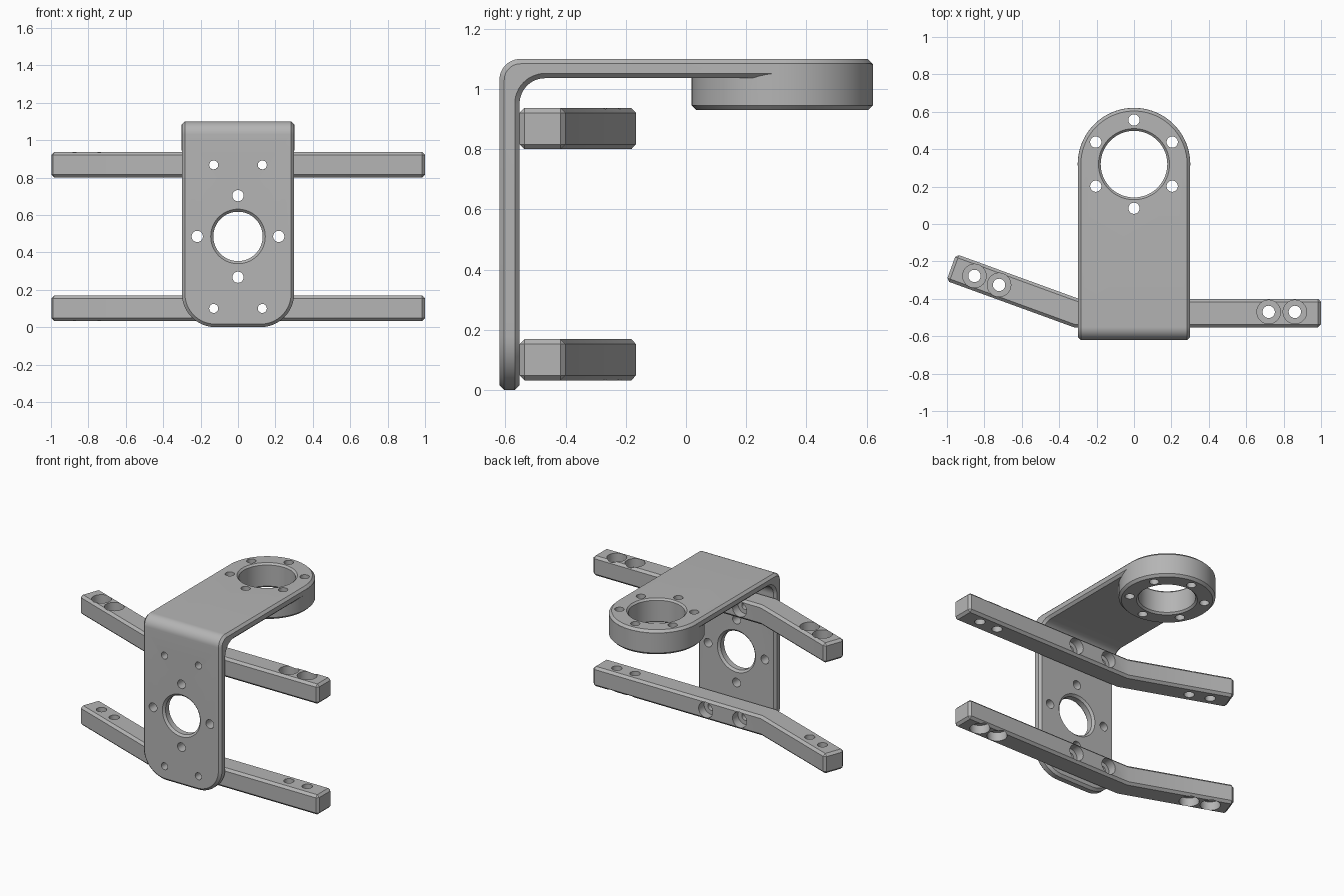
import bpy, bmesh
from math import sin, cos, pi, radians, tan
from mathutils import Vector, Matrix

cube = bpy.data.objects.get("Cube")
if cube:
    bpy.data.objects.remove(cube, do_unlink=True)

metal = bpy.data.materials.new("plain grey metal")
GREY = (0.46, 0.46, 0.46, 1)
metal.diffuse_color = GREY
metal.use_nodes = True
metal.node_tree.nodes["Principled BSDF"].inputs["Base Color"].default_value = GREY

CHAMFER = 0.016
FRONT, BACK = -0.62, -0.553      # upright plate faces
UNDER, TOP = 1.036, 1.10         # shelf plate faces
HALF = 0.30                      # plate half width
EYE = Vector((0, 0.32, 0))       # ring centre


def make_object(name, bm):
    bmesh.ops.recalc_face_normals(bm, faces=bm.faces)
    mesh = bpy.data.meshes.new(name)
    bm.to_mesh(mesh)
    bm.free()
    mesh.materials.append(metal)
    obj = bpy.data.objects.new(name, mesh)
    bpy.context.collection.objects.link(obj)
    return obj


def activate(obj):
    bpy.ops.object.select_all(action='DESELECT')
    obj.select_set(True)
    bpy.context.view_layer.objects.active = obj


def chamfer(obj):
    mod = obj.modifiers.new("chamfer", 'BEVEL')
    mod.width, mod.segments = CHAMFER, 1
    mod.limit_method, mod.angle_limit = 'ANGLE', radians(40)
    activate(obj)
    bpy.ops.object.modifier_apply(modifier=mod.name)


def combine(obj, tool, operation):
    mod = obj.modifiers.new("combine", 'BOOLEAN')
    mod.operation, mod.solver, mod.object = operation, 'EXACT', tool
    activate(obj)
    bpy.ops.object.modifier_apply(modifier=mod.name)
    bpy.data.objects.remove(tool, do_unlink=True)


def smooth(obj):
    activate(obj)
    bpy.ops.object.shade_smooth_by_angle(angle=radians(30))


def lathe(bm, origin, axis, profile, sides):
    """Closed solid of revolution; profile is (radius, distance along axis)."""
    turn = Vector(axis).to_track_quat('Z', 'Y').to_matrix().to_4x4()
    place = Matrix.Translation(origin) @ turn
    rings = [[bm.verts.new(place @ Vector((r * cos(2 * pi * i / sides), r * sin(2 * pi * i / sides), t)))
              for i in range(sides)] for r, t in profile]
    for a, b in zip(rings, rings[1:]):
        for i in range(sides):
            j = (i + 1) % sides
            bm.faces.new((a[i], a[j], b[j], b[i]))
    bm.faces.new(rings[0])
    bm.faces.new(rings[-1])


def bore(bm, origin, axis, r, depth, sides=32, edge=0.0):
    """Through hole, with both rims chamfered when edge is set."""
    e = 0.01
    if edge:
        profile = [(r + edge + e, -e), (r, edge), (r, depth - edge), (r + edge + e, depth + e)]
    else:
        profile = [(r, -e), (r, depth + e)]
    lathe(bm, origin, axis, profile, sides)


def counterbore(bm, origin, axis, r, wide, sink, depth):
    lathe(bm, origin, axis, [(wide, -0.02), (wide, sink), (r, sink), (r, depth + 0.02)], 32)


# Bent plate: stations of (outer y, z), (inner y, z), half width
stations = []
CORNER = 0.18
for i in range(17):
    a = pi / 2 * i / 16
    z = CORNER * (1 - cos(a))
    stations.append(((FRONT, z), (BACK, z), HALF - CORNER + CORNER * sin(a)))
OUT_R, IN_R = 0.07, 0.085
for i in range(13):
    a = pi / 2 * i / 12
    stations.append(((FRONT + OUT_R * (1 - cos(a)), TOP - OUT_R + OUT_R * sin(a)),
                     (BACK + IN_R * (1 - cos(a)), UNDER - IN_R + IN_R * sin(a)), HALF))
STEPS = 24
for i in range(STEPS):
    a = pi / 2 * i / (STEPS - 0.5)
    y = EYE.y + HALF * sin(a)
    stations.append(((y, TOP), (y, UNDER), HALF * cos(a)))

bm = bmesh.new()
sections = [[bm.verts.new((sx * w, *p)) for sx, p in ((-1, o), (1, o), (1, n), (-1, n))]
            for o, n, w in stations]
for a, b in zip(sections, sections[1:]):
    for i in range(4):
        j = (i + 1) % 4
        bm.faces.new((a[i], a[j], b[j], b[i]))
bm.faces.new(sections[0])
bm.faces.new(sections[-1])
bmesh.ops.recalc_face_normals(bm, faces=bm.faces)
bmesh.ops.dissolve_limit(bm, angle_limit=radians(1), verts=bm.verts, edges=bm.edges)
bracket = make_object("bent_bracket", bm)
chamfer(bracket)

# Thick ring under the rounded end
BASE = 0.93
bm = bmesh.new()
R = HALF + 0.001
lathe(bm, EYE, (0, 0, 1), [(R - CHAMFER, BASE), (R, BASE + CHAMFER), (R, TOP - CHAMFER - 0.001)], 96)
combine(bracket, make_object("ring", bm), 'UNION')

# Bracket holes
bm = bmesh.new()
THICK = BACK - FRONT
PORT = Vector((0, FRONT, 0.485))
bore(bm, PORT, (0, 1, 0), 0.132, THICK, 64, 0.014)
for i in range(4):
    a = pi / 2 * i
    bore(bm, PORT + Vector((cos(a), 0, sin(a))) * 0.218, (0, 1, 0), 0.03, THICK)
SCREWS = [(x, z) for x in (-0.13, 0.13) for z in (0.10, 0.867)]
for x, z in SCREWS:
    bore(bm, (x, FRONT, z), (0, 1, 0), 0.024, THICK)
top = EYE + Vector((0, 0, TOP))
bore(bm, top, (0, 0, -1), 0.178, TOP - BASE, 80, 0.012)
for i in range(6):
    a = pi / 2 + pi / 3 * i
    bore(bm, top + Vector((cos(a), sin(a), 0)) * 0.236, (0, 0, -1), 0.03, TOP - BASE)
combine(bracket, make_object("bracket_holes", bm), 'DIFFERENCE')
smooth(bracket)

# Cranked rails: straight on the left, swept back on the right
WIDE, TALL, SWEEP = 0.152, 0.137, radians(20)
y0, y1 = BACK, BACK + WIDE
end_front = Vector((-1.003, -0.304))
end_back = end_front + Vector((sin(SWEEP), cos(SWEEP))) * WIDE
bend_front = end_front.x + (end_front.y - y0) / tan(SWEEP)
bend_back = end_back.x + (end_back.y - y1) / tan(SWEEP)
plan = [(1, y0), (1, y1), (bend_back, y1), end_back, end_front, (bend_front, y0)]
mid = (end_front + end_back) / 2
along = Vector((cos(SWEEP), -sin(SWEEP)))
mounts = [(0.72, -0.47), (0.86, -0.47)] + [tuple(mid + along * d) for d in (0.132, 0.272)]

for name, z, up in (("upper_rail", 0.80, 1), ("lower_rail", 0.032, -1)):
    bm = bmesh.new()
    face = bm.faces.new([bm.verts.new((x, y, z)) for x, y in plan])
    grown = bmesh.ops.extrude_face_region(bm, geom=[face])["geom"]
    bmesh.ops.translate(bm, vec=(0, 0, TALL), verts=[v for v in grown if isinstance(v, bmesh.types.BMVert)])
    rail = make_object(name, bm)
    chamfer(rail)
    bm = bmesh.new()
    for x, y in mounts:
        counterbore(bm, (x, y, z + TALL if up > 0 else z), (0, 0, -up), 0.033, 0.063, 0.06, TALL)
    for x in (-0.13, 0.13):
        counterbore(bm, (x, y1, z + TALL / 2), (0, -1, 0), 0.025, 0.054, 0.06, WIDE)
    combine(rail, make_object("rail_holes", bm), 'DIFFERENCE')
    smooth(rail)
